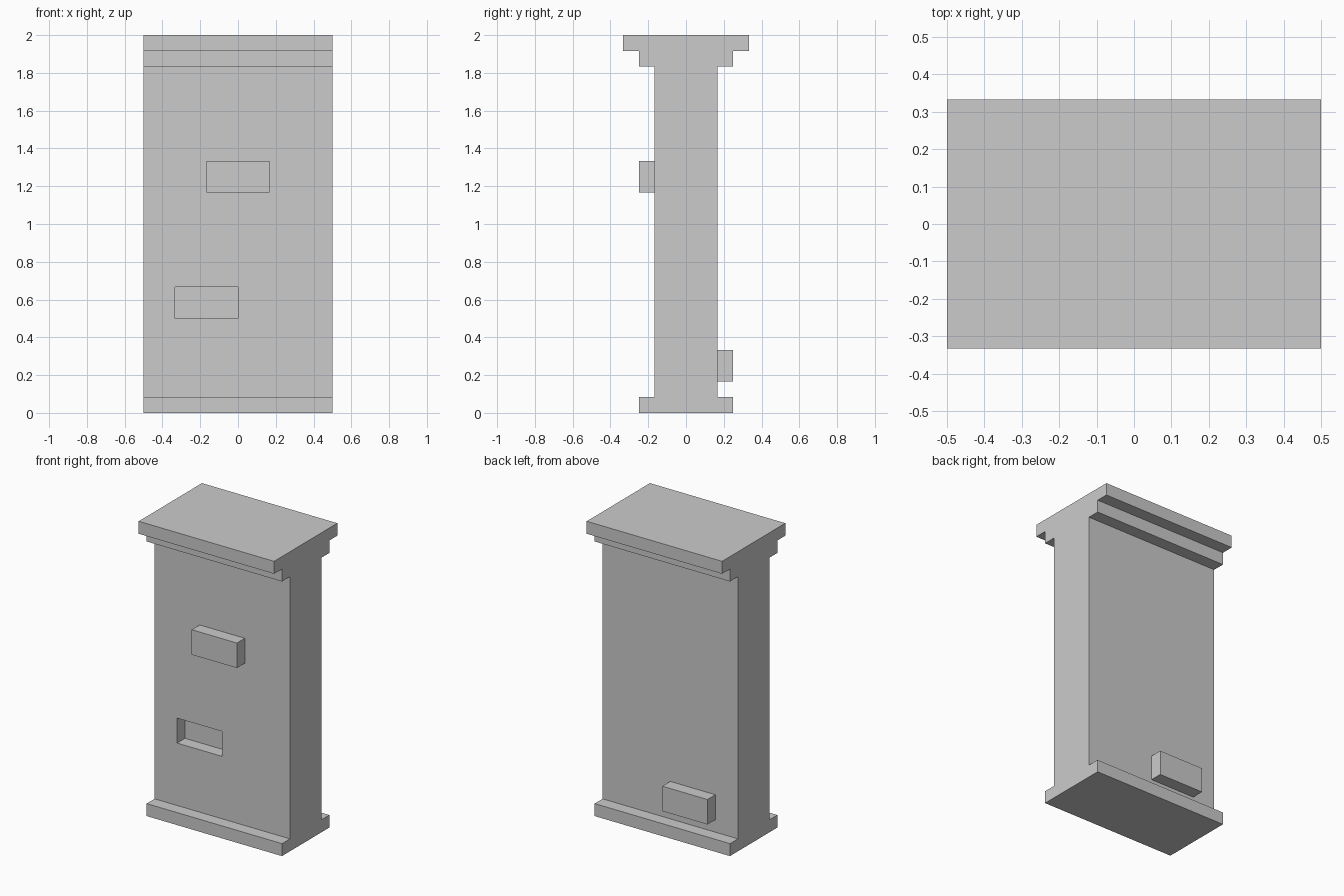
import bpy, bmesh

if "Cube" in bpy.data.objects:
    bpy.data.objects.remove(bpy.data.objects["Cube"])

U = 1 / 12  # grid step of the model


def mesh_object(name, bm):
    bmesh.ops.recalc_face_normals(bm, faces=bm.faces)
    mesh = bpy.data.meshes.new(name)
    bm.to_mesh(mesh)
    bm.free()
    obj = bpy.data.objects.new(name, mesh)
    bpy.context.collection.objects.link(obj)
    return obj


def box(name, x, y, z):
    """Box from (min, max) ranges given in grid steps."""
    bm = bmesh.new()
    bmesh.ops.create_cube(bm, size=1)
    for v in bm.verts:
        v.co = [U * (lo + (c + 0.5) * (hi - lo)) for c, (lo, hi) in zip(v.co, (x, y, z))]
    return mesh_object(name, bm)


# Wall with plinth and stepped cornice: half profile (y, z), mirrored and extruded along x
half = [(3, 0), (3, 1), (2, 1), (2, 22), (3, 22), (3, 23), (4, 23), (4, 24)]
profile = half + [(-y, z) for y, z in reversed(half)]
bm = bmesh.new()
face = bm.faces.new([bm.verts.new((-6 * U, y * U, z * U)) for y, z in profile])
ext = bmesh.ops.extrude_face_region(bm, geom=[face], use_keep_orig=True)
moved = [g for g in ext["geom"] if isinstance(g, bmesh.types.BMVert)]
bmesh.ops.translate(bm, verts=moved, vec=(12 * U, 0, 0))
wall = mesh_object("wall", bm)

# Recess in the front where a brick is missing
cutter = box("recess_cutter", (-4, 0), (-3, -1), (6, 8))
cutter.hide_render = True
cutter.hide_set(True)
cut = wall.modifiers.new("recess", "BOOLEAN")
cut.operation = "DIFFERENCE"
cut.solver = "EXACT"
cut.object = cutter

# Bricks standing proud of the wall
box("front_brick", (-2, 2), (-3, -2), (14, 16))
box("back_brick", (-4, 0), (2, 3), (2, 4))
